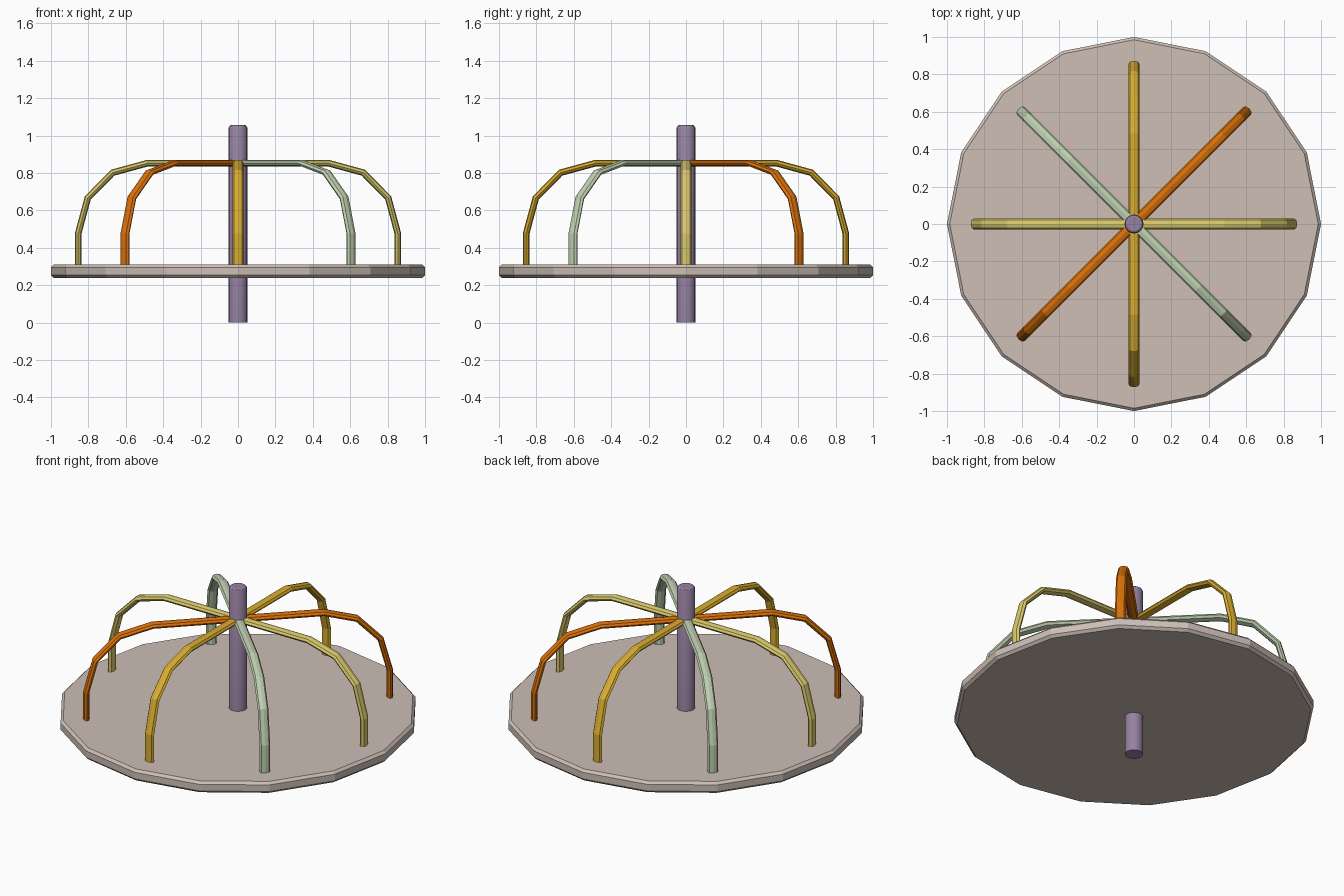
import bpy, bmesh, math
from mathutils import Vector

if "Cube" in bpy.data.objects:
    bpy.data.objects.remove(bpy.data.objects["Cube"])


def material(name, r, g, b):
    lin = [((c / 255 + 0.055) / 1.055) ** 2.4 if c > 10 else c / 255 / 12.92 for c in (r, g, b)]
    m = bpy.data.materials.new(name)
    m.diffuse_color = (*lin, 1)
    m.use_nodes = True
    m.node_tree.nodes["Principled BSDF"].inputs["Base Color"].default_value = m.diffuse_color
    return m


def skin(name, rings, mat):
    """Join equal-sized rings of points into a capped solid."""
    bm = bmesh.new()
    loops = [[bm.verts.new(p) for p in ring] for ring in rings]
    n = len(loops[0])
    for a, b in zip(loops, loops[1:]):
        for i in range(n):
            j = (i + 1) % n
            bm.faces.new((a[i], a[j], b[j], b[i]))
    bm.faces.new(loops[0][::-1])
    bm.faces.new(loops[-1])
    bmesh.ops.recalc_face_normals(bm, faces=bm.faces)
    me = bpy.data.meshes.new(name)
    bm.to_mesh(me)
    bm.free()
    me.materials.append(mat)
    ob = bpy.data.objects.new(name, me)
    bpy.context.collection.objects.link(ob)
    return ob


def lathe(name, profile, sides, mat):
    turn = [2 * math.pi * i / sides for i in range(sides)]
    return skin(name, [[(r * math.cos(t), r * math.sin(t), z) for t in turn]
                       for r, z in profile], mat)


def smooth(ob):
    bpy.ops.object.select_all(action='DESELECT')
    ob.select_set(True)
    bpy.context.view_layer.objects.active = ob
    bpy.ops.object.shade_smooth_by_angle(angle=math.radians(30))


# Sixteen-sided deck with chamfered rim
lathe("deck", [(0.985, 0.24), (1, 0.255), (1, 0.295), (0.985, 0.31)], 16,
      material("warm grey", 205, 191, 182))

# Central pole with chamfered top
smooth(lathe("centre_pole", [(0.051, 0), (0.051, 1.04), (0.046, 1.051), (0.038, 1.056)], 16,
             material("dusty purple", 150, 129, 161)))

# Arched handrails: flattened tubes crossing at the pole
HALF = [(0.855, 0.28), (0.855, 0.475), (0.803, 0.667), (0.67, 0.802), (0.483, 0.853)]
PATH = [Vector((-x, z)) for x, z in HALF] + [Vector((x, z)) for x, z in HALF[::-1]]
WIDE, THICK, SIDES = 0.03, 0.0175, 8


def handrail(name, angle, mat):
    along = Vector((math.cos(angle), math.sin(angle), 0))
    across = Vector((-math.sin(angle), math.cos(angle), 0))
    rings = []
    for i, p in enumerate(PATH):
        d0 = (p - PATH[max(i - 1, 0)]).normalized() if i else (PATH[1] - p).normalized()
        d1 = (PATH[i + 1] - p).normalized() if i < len(PATH) - 1 else d0
        d = (d0 + d1).normalized()
        normal = Vector((-d.y, d.x)) / d.dot(d0)      # mitred joint
        ring = []
        for k in range(SIDES):
            t = 2 * math.pi * k / SIDES
            q = p + normal * THICK * math.sin(t)
            ring.append(along * q.x + across * WIDE * math.cos(t) + Vector((0, 0, q.y)))
        rings.append(ring)
    return skin(name, rings, mat)


handrail("handrail_side", 0, material("pale yellow", 216, 201, 108))
handrail("handrail_diagonal_a", math.pi / 4, material("orange", 218, 113, 10))
handrail("handrail_front_back", math.pi / 2, material("gold", 216, 173, 48))
handrail("handrail_diagonal_b", 3 * math.pi / 4, material("pale green", 192, 209, 177))
